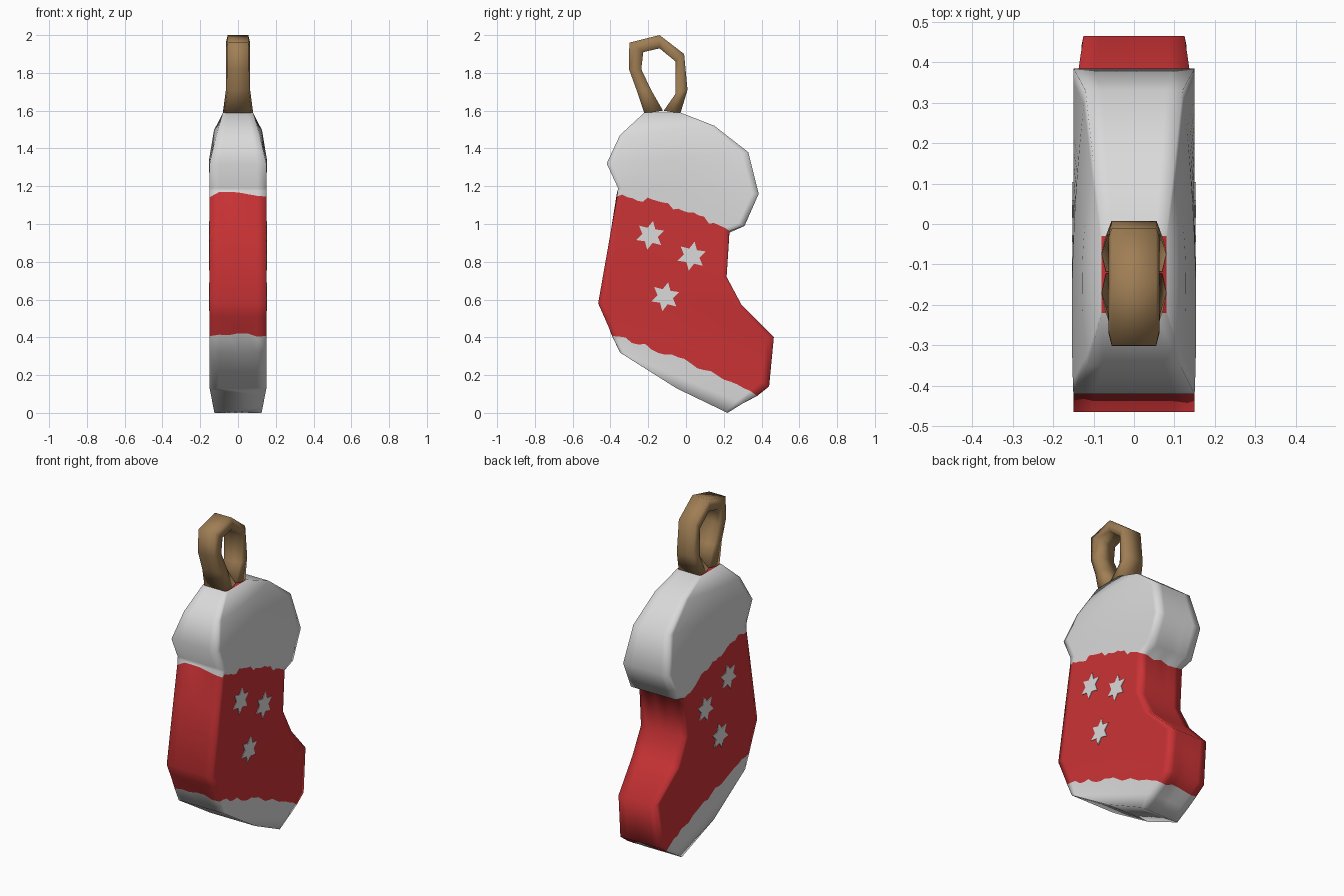
import bpy, bmesh, math, random

if "Cube" in bpy.data.objects:
    bpy.data.objects.remove(bpy.data.objects["Cube"])

random.seed(4)


def material(name, rgb):
    m = bpy.data.materials.new(name)
    m.diffuse_color = (*rgb, 1)
    m.use_nodes = True
    m.node_tree.nodes["Principled BSDF"].inputs["Base Color"].default_value = m.diffuse_color
    return m


WHITE = material("soft white", (0.70, 0.70, 0.70))
RED = material("red", (0.60, 0.033, 0.036))
TAN = material("tan cord", (0.35, 0.21, 0.09))


def finish(bm, name, mats, smooth=True):
    bmesh.ops.recalc_face_normals(bm, faces=bm.faces)
    for f in bm.faces:
        f.smooth = smooth
    me = bpy.data.meshes.new(name)
    bm.to_mesh(me)
    bm.free()
    for m in mats:
        me.materials.append(m)
    ob = bpy.data.objects.new(name, me)
    bpy.context.collection.objects.link(ob)
    return ob


def loft(bm, rings):
    """Skin quads between rings; returns (ring vertices, faces per band)."""
    vs = [[bm.verts.new(p) for p in r] for r in rings]
    bands = []
    for a, b in zip(vs, vs[1:]):
        n = len(a)
        bands.append([bm.faces.new((a[i], a[(i + 1) % n], b[(i + 1) % n], b[i])) for i in range(n)])
    return vs, bands


# Stocking rows from top to sole:
# (front y, z, half width), (toe-side y, z, half width), upward bow, side bulge, wobble
ROWS = [
    ((-.22, 1.59, .08), (-.03, 1.59, .08), 0, 0, 0),
    ((-.35, 1.47, .115), (.15, 1.52, .10), 0, .02, 0),
    ((-.42, 1.32, .15), (.33, 1.38, .12), 0, .015, 0),
    ((-.36, 1.19, .15), (.385, 1.16, .15), 0, 0, 0),
    ((-.362, 1.175, .15), (.31, .99, .15), .05, 0, 0),
    ((-.365, 1.155, .15), (.23, .96, .15), .03, 0, .015),    # cuff edge
    ((-.40, .95, .15), (.215, .72, .15), 0, 0, 0),
    ((-.465, .58, .15), (.295, .57, .15), 0, 0, 0),
    ((-.434, .51, .15), (.465, .40, .125), 0, 0, 0),
    ((-.412, .46, .15), (.44, .14, .13), .06, 0, 0),
    ((-.39, .41, .15), (.375, .10, .13), .02, 0, .012),      # sole edge
    ((-.35, .32, .15), (.30, .05, .13), 0, 0, 0),
    ((-.05, .13, .15), (.22, 0, .125), 0, 0, 0),
]
CUFF_EDGE, SOLE_EDGE = 5, 10
SIDE, END = 22, 6


def row_ring(front, back, bow, bulge, wobble):
    def at(t, s):
        y, z, w = (a + (b - a) * t for a, b in zip(front, back))
        k = 4 * t * (1 - t)
        return (s * (w + bulge * k), y, z + bow * k + random.uniform(-wobble, wobble))
    path = [(i / SIDE, 1) for i in range(SIDE)]
    path += [(1, 1 - 2 * i / END) for i in range(END)]
    path += [(1 - i / SIDE, -1) for i in range(SIDE)]
    path += [(0, -1 + 2 * i / END) for i in range(END)]
    return [at(t, s) for t, s in path]


bm = bmesh.new()
rings, bands = loft(bm, [row_ring(*r) for r in ROWS])
for i, band in enumerate(bands):
    for f in band:
        f.material_index = 1 if CUFF_EDGE <= i < SOLE_EDGE else 0
bm.faces.new(rings[0]).material_index = 1
bm.faces.new(rings[-1]).material_index = 0
finish(bm, "stocking", [WHITE, RED])

# Hanging loop: (outer y, z), (inner y, z), half width
LOOP = [
    ((-.22, 1.585), (-.122, 1.60), .08),
    ((-.262, 1.71), (-.185, 1.71), .064),
    ((-.302, 1.82), (-.237, 1.82), .063),
    ((-.30, 1.96), (-.226, 1.91), .063),
    ((-.14, 2.00), (-.14, 1.93), .063),
    ((-.01, 1.90), (-.055, 1.86), .063),
    ((.008, 1.71), (-.055, 1.69), .064),
    ((-.03, 1.585), (-.118, 1.60), .08),
]
bm = bmesh.new()
sections = []
for (oy, oz), (iy, iz), w in LOOP:
    my, mz, e = (oy + iy) / 2, (oz + iz) / 2, w * .87
    sections.append([(e, oy, oz), (w, my, mz), (e, iy, iz),
                     (-e, iy, iz), (-w, my, mz), (-e, oy, oz)])
rings, _ = loft(bm, sections)
bm.faces.new(rings[0])
bm.faces.new(rings[-1])
finish(bm, "hanging_loop", [TAN])

# Snowflake patches on both sides
for side in (1, -1):
    for n, (cy, cz) in enumerate([(-.19, .94), (.03, .83), (-.11, .615)]):
        bm = bmesh.new()
        star = []
        for x in (.146, .153):
            star.append([])
            for i in range(12):
                a = math.tau * i / 12 + math.pi / 2 - .2
                r = .042 if i % 2 else .078
                star[-1].append((side * x, cy + r * math.cos(a), cz + r * math.sin(a)))
        rings, _ = loft(bm, star)
        bm.faces.new(rings[0])
        bm.faces.new(rings[1])
        finish(bm, f"snowflake_{'right' if side > 0 else 'left'}_{n + 1}", [WHITE], smooth=False)
